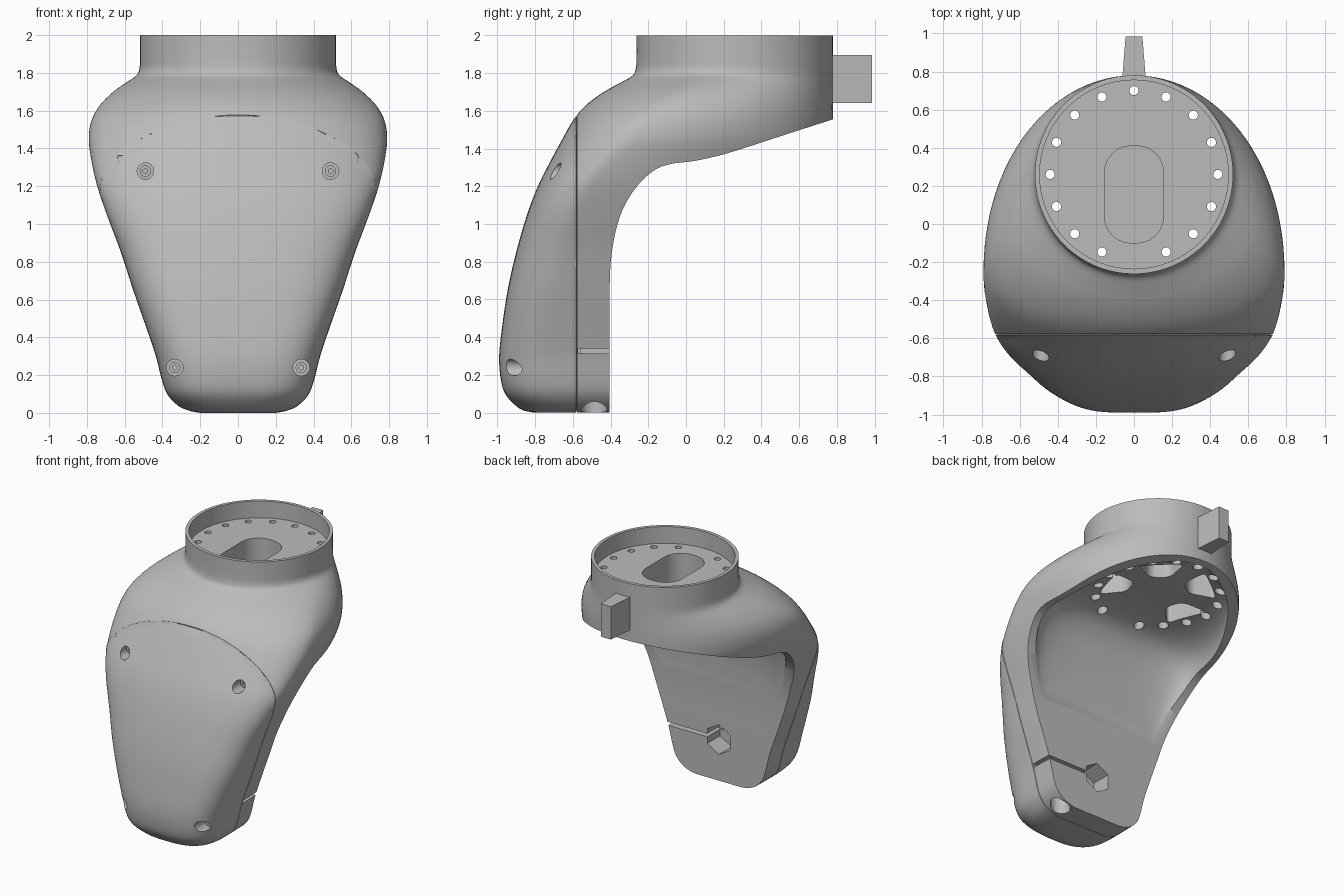
import bpy, bmesh, math
from mathutils import Matrix

if "Cube" in bpy.data.objects:
    bpy.data.objects.remove(bpy.data.objects["Cube"], do_unlink=True)

grey = bpy.data.materials.new("plain grey")
grey.use_nodes = True
grey.diffuse_color = (0.5, 0.5, 0.5, 1)
grey.node_tree.nodes["Principled BSDF"].inputs["Base Color"].default_value = (0.5, 0.5, 0.5, 1)

SEAM = -0.578          # plane between housing and front cover
BACK = 0.78            # rear of the collar
CY = 0.26              # collar centre

# height, half width, front y, y of widest point, squareness of the front
ROWS = [(0, .20, -.80, -.60, 2.6), (.012, .26, -.86, -.60, 2.8), (.04, .32, -.905, -.60, 3.0),
        (.10, .375, -.958, -.60, 3.3), (.18, .405, -.982, -.60, 3.4), (.30, .435, -.99, -.60, 3.4),
        (.45, .485, -.975, -.60, 3.4), (.65, .555, -.945, -.59, 3.2), (.85, .62, -.90, -.575, 2.9),
        (1.05, .695, -.842, -.55, 2.6), (1.20, .745, -.785, -.49, 2.4), (1.33, .775, -.72, -.38, 2.3),
        (1.45, .79, -.655, -.26, 2.25), (1.55, .775, -.598, -.18, 2.1), (1.63, .73, -.53, -.09, 2),
        (1.70, .66, -.435, .02, 2), (1.75, .59, -.345, .14, 2), (1.785, .54, -.285, .23, 2),
        (1.82, .522, -.267, .258, 2), (1.88, .52, -.262, .26, 2), (2.0, .52, -.262, .26, 2)]


def spline(rows, steps):
    """Smooth curve through rows of numbers."""
    out = []
    for i in range(len(rows) - 1):
        a, b, c, d = (rows[max(i - 1, 0)], rows[i], rows[i + 1], rows[min(i + 2, len(rows) - 1)])
        for s in range(steps):
            t = s / steps
            out.append([q + .5 * t * (r - p + t * (2 * p - 5 * q + 4 * r - u + t * (3 * (q - r) + u - p)))
                        for p, q, r, u in zip(a, b, c, d)])
    return out + [list(rows[-1])]


def finish(bm, name):
    bmesh.ops.recalc_face_normals(bm, faces=bm.faces[:])
    me = bpy.data.meshes.new(name)
    bm.to_mesh(me)
    bm.free()
    me.materials.append(grey)
    ob = bpy.data.objects.new(name, me)
    bpy.context.scene.collection.objects.link(ob)
    return ob


def loft(sections):
    """Closed skin over a stack of equal rings of points."""
    bm = bmesh.new()
    rings = [[bm.verts.new(p) for p in sec] for sec in sections]
    n = len(rings[0])
    for lo, hi in zip(rings, rings[1:]):
        for k in range(n):
            bm.faces.new((lo[k], lo[(k + 1) % n], hi[(k + 1) % n], hi[k]))
    bm.faces.new(rings[0])
    bm.faces.new(rings[-1])
    return bm


def hull():
    """Whole outer skin, lofted from horizontal sections."""
    sections = []
    for z, w, yf, yc, p in spline(ROWS, 4):
        ring = []
        for k in range(96):
            a = 2 * math.pi * k / 96
            c, s = math.cos(a), math.sin(a)
            e, depth = (2 / p, yc - yf) if s < 0 else (1, BACK - yc)
            ring.append((math.copysign(abs(c) ** e, c) * w, yc + math.copysign(abs(s) ** e, s) * depth, z))
        sections.append(ring)
    return loft(sections)


def split(bm, side):
    """Keep one side of the seam and close it."""
    geom = bm.verts[:] + bm.edges[:] + bm.faces[:]
    res = bmesh.ops.bisect_plane(bm, geom=geom, dist=1e-5, plane_co=(0, SEAM, 0), plane_no=(0, 1, 0),
                                 clear_inner=side > 0, clear_outer=side < 0)
    edges = [g for g in res["geom_cut"] if isinstance(g, bmesh.types.BMEdge)]
    return bmesh.ops.holes_fill(bm, edges=edges, sides=0)["faces"]


def add_rod(bm, loc, r, depth, axis="Z", seg=32):
    rot = Matrix.Rotation(math.pi / 2, 4, "X") if axis == "Y" else Matrix()
    bmesh.ops.create_cone(bm, cap_ends=True, segments=seg, radius1=r, radius2=r, depth=depth,
                          matrix=Matrix.Translation(loc) @ rot)


def add_prism(bm, pts, shift, rounding=0):
    """Closed outline of 3D points, extruded along shift, with rounded side edges."""
    v = [bm.verts.new(p) for p in pts]
    face = bm.faces.new(v)
    res = bmesh.ops.extrude_face_region(bm, geom=[face], use_keep_orig=True)
    top = [g for g in res["geom"] if isinstance(g, bmesh.types.BMVert)]
    bmesh.ops.translate(bm, verts=top, vec=shift)
    if rounding:
        sides = [e for t in top for e in t.link_edges if e.other_vert(t) in v]
        bmesh.ops.bevel(bm, geom=sides, offset=rounding, segments=6, profile=.5, affect="EDGES")


def cut(ob, bm):
    tool = finish(bm, "cutter")
    tool.hide_render = True
    mod = ob.modifiers.new("cut", "BOOLEAN")
    mod.operation, mod.solver, mod.object = "DIFFERENCE", "EXACT", tool
    bpy.context.view_layer.update()
    me = bpy.data.meshes.new_from_object(ob.evaluated_get(bpy.context.evaluated_depsgraph_get()))
    ob.modifiers.clear()
    ob.data = me
    bpy.data.objects.remove(tool, do_unlink=True)


def smooth(ob, angle=32):
    bpy.ops.object.select_all(action="DESELECT")
    ob.select_set(True)
    bpy.context.view_layer.objects.active = ob
    bpy.ops.object.shade_smooth_by_angle(angle=math.radians(angle))


# Housing: rear of the hull, cut away under the overhang
bm = hull()
split(bm, 1)
housing = finish(bm, "housing")

UNDER = [(-.405, .0), (-.405, .4), (-.405, .65), (-.393, .85), (-.35, 1.04), (-.275, 1.18), (-.175, 1.28),
         (-.08, 1.318), (.05, 1.335), (.22, 1.375), (.5, 1.465), (.78, 1.555)]
bm = bmesh.new()
path = [(-.405, -.2)] + spline(UNDER, 4) + [(1.3, 1.62), (1.3, -.2)]
add_prism(bm, [(-1.2, y, z) for y, z in path], (2.4, 0, 0))
cut(housing, bm)

# Domed hollow inside the rim: y, base height, ceiling height, half width
HOLLOW = [(-.40, .76, .92, .50), (-.375, .86, 1.13, .58), (-.31, 1.02, 1.35, .65), (-.21, 1.16, 1.48, .69),
          (-.06, 1.24, 1.525, .695), (.15, 1.29, 1.535, .65), (.35, 1.35, 1.535, .56), (.5, 1.40, 1.54, .46),
          (.62, 1.44, 1.545, .33), (.70, 1.47, 1.545, .20), (.735, 1.48, 1.545, .10)]
sections = []
for y, base, top, w in spline(HOLLOW, 3):
    arc = [math.pi * k / 32 for k in range(33)]
    sections.append([(math.copysign(abs(math.cos(a)) ** .65, math.cos(a)) * w, y,
                      base + (top - base) * abs(math.sin(a)) ** .65) for a in arc])
cut(housing, loft(sections))

# Collar dish
bm = bmesh.new()
add_rod(bm, (0, CY, 2.07), .495, .4, seg=64)
cut(housing, bm)

# Ring of screw holes through the dish floor, wider from below
for r, z, depth in ((.024, 1.55, .8), (.037, 1.45, .6)):
    bm = bmesh.new()
    for k in range(16):
        if k != 12:
            a = k * math.pi / 8
            add_rod(bm, (.44 * math.cos(a), CY + .44 * math.sin(a), z), r, depth, seg=16)
    cut(housing, bm)

# Cable slot
bm = bmesh.new()
add_prism(bm, [(-.155, -.1, 1.62), (.155, -.1, 1.62), (.155, .41, 1.62), (-.155, .41, 1.62)], (0, 0, .5), .14)
cut(housing, bm)

# Pockets in the underside
bm = bmesh.new()
for k in range(4):
    pts = []
    for r, d in ((.22, -19), (.42, -23), (.42, 23), (.22, 19)):
        a = math.radians(72 * k - 18 + d)
        pts.append((r * math.cos(a), CY + r * math.sin(a), 1.2))
    add_prism(bm, pts, (0, 0, .57), .045)
cut(housing, bm)

# Hexagonal socket, clamp slit and clamp screw hole
bm = bmesh.new()
add_rod(bm, (0, -.44, .32), .115, .24, "Y", 6)
cut(housing, bm)
bm = bmesh.new()
bmesh.ops.create_cube(bm, size=1, matrix=Matrix.Translation((.36, -.423, .327)) @ Matrix.Diagonal((.58, .30, .025, 1)))
cut(housing, bm)
bm = bmesh.new()
add_rod(bm, (.27, -.487, .0), .07, .26)
cut(housing, bm)
smooth(housing)

# Front cover, with a fine groove along the seam
bm = hull()
cap = split(bm, -1)
bmesh.ops.translate(bm, verts=list({v for f in cap for v in f.verts}), vec=(0, -.005, 0))
bmesh.ops.inset_region(bm, faces=cap, thickness=.012, use_even_offset=True)
bmesh.ops.translate(bm, verts=list({v for f in cap for v in f.verts}), vec=(0, .005, 0))
cover = finish(bm, "front_cover")

SCREWS = [(s * x, z, floor) for x, z, floor in ((.49, 1.28, -.61), (.335, .24, -.82)) for s in (1, -1)]
bm = bmesh.new()
for x, z, floor in SCREWS:
    add_rod(bm, (x, floor - .2, z), .044, .4, "Y", 24)
cut(cover, bm)
smooth(cover)

# Screws sunk in the cover
bm = bmesh.new()
for x, z, floor in SCREWS:
    add_rod(bm, (x, floor - .008, z), .03, .02, "Y", 24)
screws = finish(bm, "cover_screws")
bm = bmesh.new()
for x, z, floor in SCREWS:
    add_rod(bm, (x, floor - .02, z), .014, .03, "Y", 6)
cut(screws, bm)
smooth(screws)

# Tapered tab behind the collar
bm = bmesh.new()
add_prism(bm, [(-.062, .76, 1.64), (.062, .76, 1.64), (.044, .985, 1.64), (-.044, .985, 1.64)], (0, 0, .255))
finish(bm, "rear_tab")
